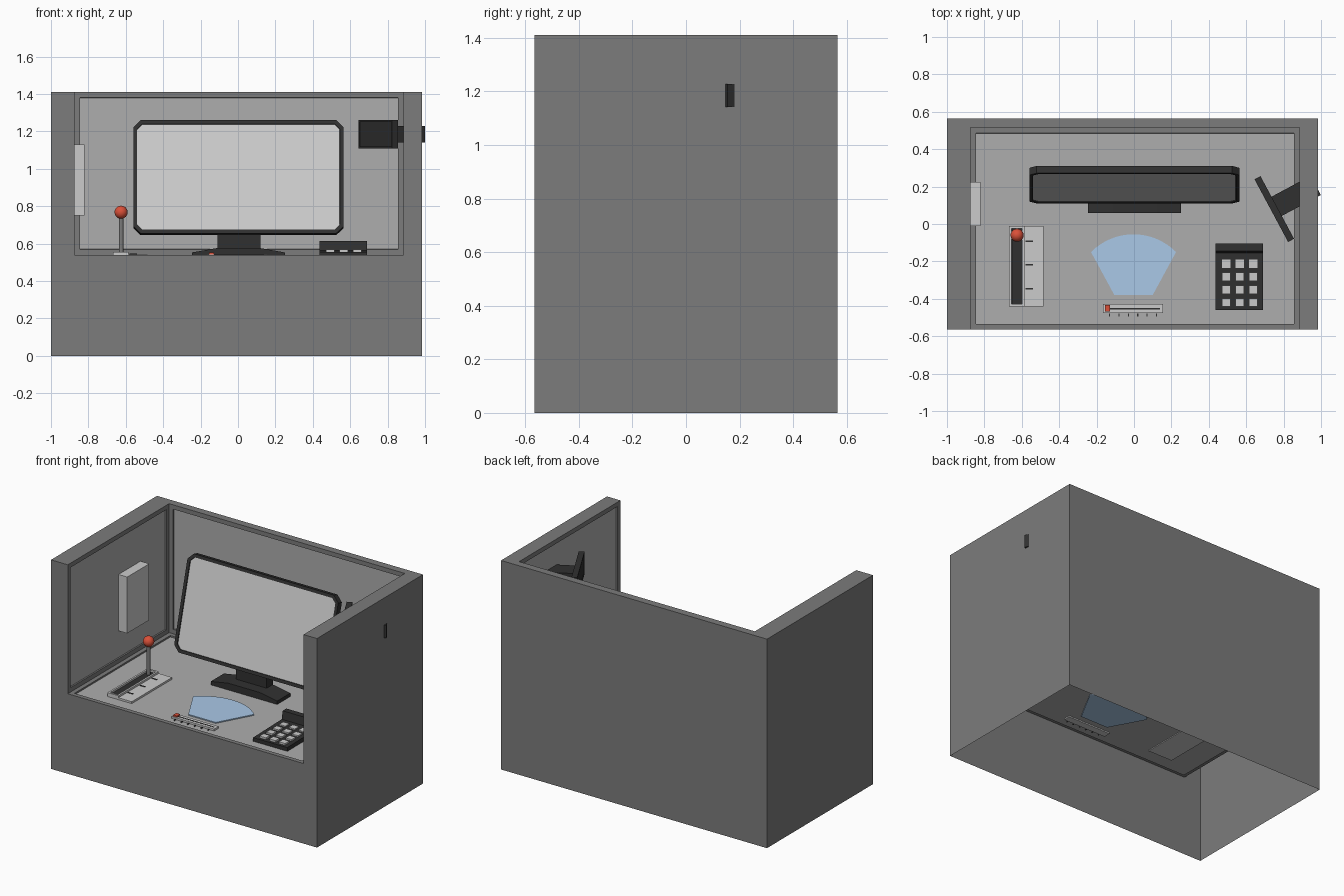
import bpy, bmesh
from math import sin, cos, radians
from mathutils import Matrix, Vector

if "Cube" in bpy.data.objects:
    bpy.data.objects.remove(bpy.data.objects["Cube"])


def material(name, r, g, b):
    m = bpy.data.materials.new(name)
    m.diffuse_color = (r, g, b, 1)
    m.use_nodes = True
    m.node_tree.nodes["Principled BSDF"].inputs["Base Color"].default_value = m.diffuse_color
    return m


GREY = material("wall_grey", .2, .2, .2)
PANEL = material("panel_grey", .42, .42, .42)
PALE = material("pale_grey", .55, .55, .55)
DARK = material("dark_plastic", .03, .03, .03)
RED = material("red", .7, .08, .04)
BLUE = material("light_blue", .4, .58, .8)


def finish(bm, name, *mats):
    bmesh.ops.recalc_face_normals(bm, faces=bm.faces)
    me = bpy.data.meshes.new(name)
    bm.to_mesh(me)
    bm.free()
    ob = bpy.data.objects.new(name, me)
    bpy.context.collection.objects.link(ob)
    for m in mats:
        me.materials.append(m)
    return ob


def recess(bm, face, border, depth):
    """Frame a face, sink its middle and give it the second material."""
    bmesh.ops.inset_individual(bm, faces=[face], thickness=border)
    bmesh.ops.inset_individual(bm, faces=[face], thickness=.001, depth=-depth)
    face.material_index = 1


def prism(name, profile, axis, lo, hi, *mats, inset=None):
    """Extrude a 2D profile along x, y or z; inset = (normal, border, depth)."""
    put = {"x": lambda a, b, t: (t, a, b),
           "y": lambda a, b, t: (a, t, b),
           "z": lambda a, b, t: (a, b, t)}[axis]
    bm = bmesh.new()
    face = bm.faces.new([bm.verts.new(put(a, b, lo)) for a, b in profile])
    ext = bmesh.ops.extrude_face_region(bm, geom=[face])["geom"]
    move = Vector(put(0, 0, hi - lo))
    bmesh.ops.translate(bm, vec=move, verts=[v for v in ext if isinstance(v, bmesh.types.BMVert)])
    bmesh.ops.recalc_face_normals(bm, faces=bm.faces)
    if inset:
        n = Vector(inset[0])
        recess(bm, max(bm.faces, key=lambda f: f.normal.dot(n)), *inset[1:])
    return finish(bm, name, *mats)


def box(name, x, y, z, *mats, inset=None):
    rect = [(x[0], y[0]), (x[1], y[0]), (x[1], y[1]), (x[0], y[1])]
    return prism(name, rect, "z", *z, *mats, inset=inset)


# Booth: U-shaped shell, open underneath, with framed inner panels
TOP, DESK = 1.41, .54
plan = [(-1, -.565), (-1, .565), (.985, .565), (.985, -.565),
        (.885, -.565), (.885, .515), (-.875, .515), (-.875, -.565)]
bm = bmesh.new()
top = [bm.verts.new((*p, TOP)) for p in plan]
low = [bm.verts.new((*p, 0 if i < 4 else DESK)) for i, p in enumerate(plan)]
bm.faces.new(top)
for i in (0, 1, 2):
    bm.faces.new((low[i], low[i + 1], top[i + 1], top[i]))
bm.faces.new((low[0], low[3], top[3], top[4], low[4], low[7], top[7], top[0]))
inner = [bm.faces.new((low[i], low[i + 1], top[i + 1], top[i])) for i in (4, 5, 6)]
inner.append(bm.faces.new(low[4:]))
bmesh.ops.recalc_face_normals(bm, faces=bm.faces)
for f in inner:
    recess(bm, f, .042, .01)
finish(bm, "booth", GREY, PANEL)

# Wall box on the left
box("wall_box", (-.886, -.82), (-.01, .225), (.75, 1.13), PALE)

# Monitor: chamfered frame leaning back, neck and foot
w, h, c = .5625, .313, .04
octagon = [(-w + c, -h), (w - c, -h), (w, -h + c), (w, h - c),
           (w - c, h), (-w + c, h), (-w, h - c), (-w, -h + c)]
monitor = prism("monitor", octagon, "y", -.02, .02, DARK, PALE,
                inset=((0, -1, 0), .022, .006))
monitor.data.transform(Matrix.Translation((.0025, .21, .9525)) @ Matrix.Rotation(radians(-15), 4, "X"))
box("monitor_neck", (-.11, .12), (.135, .2), (.56, .69), DARK)
foot = [(-.245, .525), (.25, .525), (.25, .553), (.12, .576), (-.115, .576), (-.245, .553)]
prism("monitor_foot", foot, "y", .06, .2, DARK)

# Side screen with an arm running into the right wall
place = Matrix.Translation((.75, .08, 1.185)) @ Matrix.Rotation(radians(28.2), 4, "Z")
side = box("side_screen", (-.018, .018), (-.19, .19), (-.075, .075), DARK, DARK,
           inset=((-1, 0, 0), .012, .004))
arm = box("side_screen_arm", (.01, .255), (-.0515, .065), (-.043, .043), DARK)
for ob in (side, arm):
    ob.data.transform(place)

# Lever: scale plate, slotted track, ticks, rod and ball
box("lever_plate", (-.66, -.485), (-.44, -.01), (.525, .543), PALE)
box("lever_track", (-.667, -.585), (-.44, -.01), (.525, .556), PALE, DARK,
    inset=((0, 0, 1), .018, .012))
for i, y in enumerate((-.092, -.218, -.345)):
    box(f"lever_tick_{i + 1}", (-.58, -.54), (y - .004, y + .004), (.54, .546), DARK)
bm = bmesh.new()
bmesh.ops.create_cone(bm, cap_ends=True, segments=16, radius1=.012, radius2=.012, depth=.21,
                      matrix=Matrix.Translation((-.625, -.06, .65)))
rod = finish(bm, "lever_rod", GREY)
bm = bmesh.new()
bmesh.ops.create_uvsphere(bm, u_segments=24, v_segments=12, radius=.035,
                          matrix=Matrix.Translation((-.625, -.06, .768)))
ball = finish(bm, "lever_ball", RED)
for ob in (rod, ball):
    bpy.ops.object.select_all(action="DESELECT")
    ob.select_set(True)
    bpy.context.view_layer.objects.active = ob
    bpy.ops.object.shade_smooth_by_angle()

# Fan-shaped pad set in the desk
fan = [(-.105, -.38), (.1, -.38)]
for i in range(17):
    a = radians(45.3 - 90.6 * i / 16)
    fan.append((-.0025 + .32 * sin(a), -.375 + .32 * cos(a)))
prism("fan_pad", fan, "z", .522, .537, BLUE)

# Slider: plate, slot, ticks and knob
box("slider_plate", (-.165, .155), (-.475, -.427), (.522, .543), PALE)
box("slider_slot", (-.15, .14), (-.456, -.448), (.54, .5445), DARK)
for i in range(6):
    x = -.13 + i * .05
    box(f"slider_tick_{i + 1}", (x - .003, x + .003), (-.494, -.478), (.526, .536), DARK)
box("slider_knob", (-.156, -.128), (-.468, -.434), (.54, .553), RED)

# Keypad: body with raised back and a grid of keys
body = [(-.46, .525), (-.46, .555), (-.155, .562), (-.145, .615), (-.105, .615), (-.105, .525)]
prism("keypad_body", body, "x", .435, .69, DARK)
for r in range(4):
    for k in range(3):
        x, y = .494 + k * .072, -.42 + r * .069
        box(f"keypad_key_{r * 3 + k + 1}", (x - .023, x + .023), (y - .022, y + .022),
            (.55, .568), PALE)
